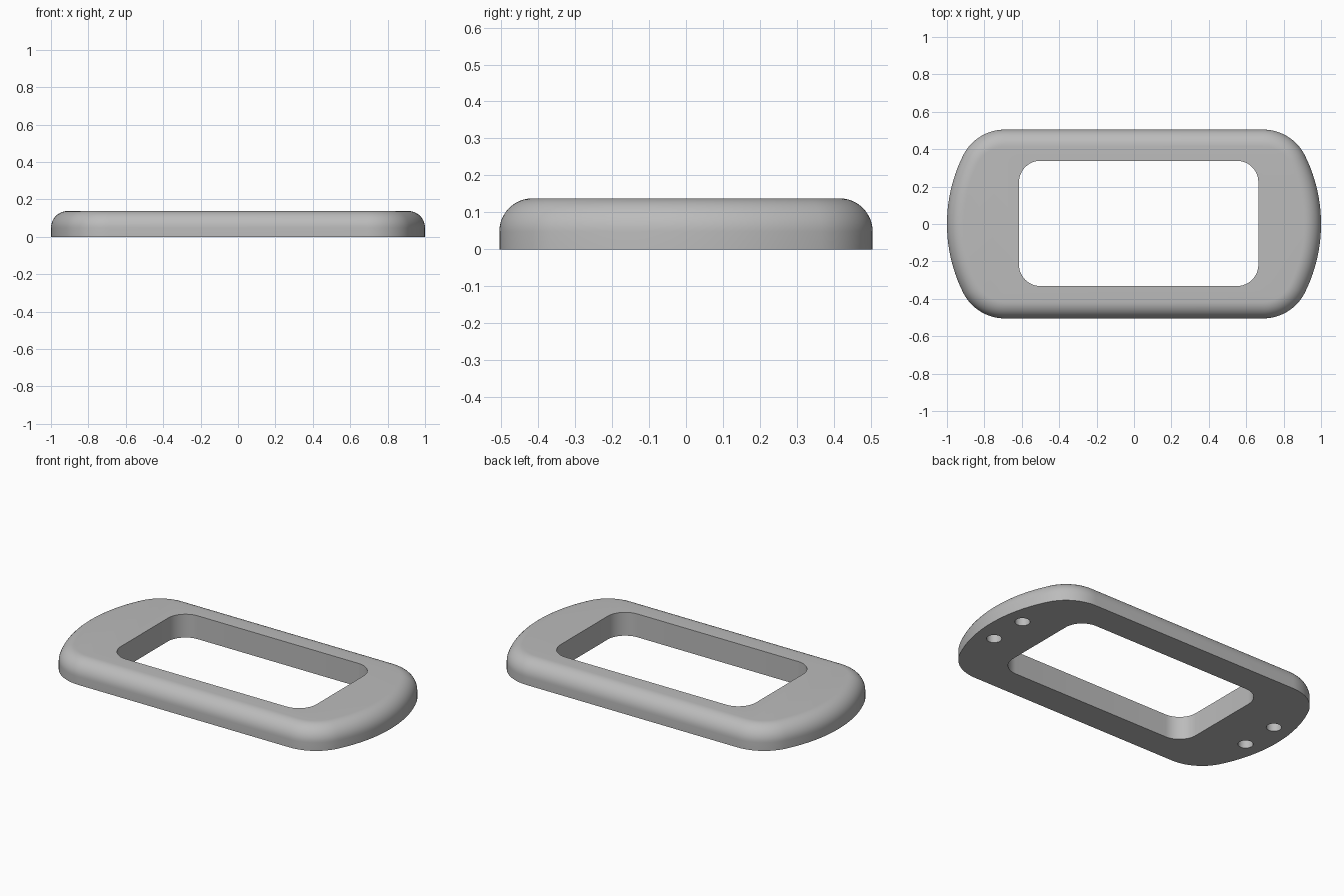
import bpy, bmesh
from math import sin, cos, pi, atan2, hypot

cube = bpy.data.objects.get("Cube")
if cube:
    bpy.data.objects.remove(cube, do_unlink=True)

HEIGHT, FILLET = 0.138, 0.09
HALF_Y, CORNER_X, CORNER_R = 0.505, 0.69, 0.25

grey = bpy.data.materials.new("satin grey")
grey.use_nodes = True
colour = (0.5, 0.5, 0.5, 1)
grey.diffuse_color = colour
grey.node_tree.nodes["Principled BSDF"].inputs["Base Color"].default_value = colour


def arc(cx, cy, r, a0, a1, n):
    return [(cx + r * cos(a0 + (a1 - a0) * i / n), cy + r * sin(a0 + (a1 - a0) * i / n))
            for i in range(n + 1)]


def outline(inset):
    """Bowed ends blended into straight long sides, moved inward by inset."""
    cy = HALF_Y - CORNER_R
    gap = 1 - CORNER_X
    big_r = (gap ** 2 + cy ** 2 - CORNER_R ** 2) / (2 * (gap - CORNER_R))
    bow_x = 1 - big_r
    join = atan2(cy, CORNER_X - bow_x)
    quarter = arc(bow_x, 0, big_r - inset, 0, join, 14)
    quarter += arc(CORNER_X, cy, CORNER_R - inset, join, pi / 2, 16)[1:]
    half = quarter + [(-x, y) for x, y in reversed(quarter)]
    return half + [(x, -y) for x, y in reversed(half[1:-1])]


def rounded_rect(x0, x1, y0, y1, r):
    pts = []
    for i, (cx, cy) in enumerate([(x1 - r, y1 - r), (x0 + r, y1 - r),
                                  (x0 + r, y0 + r), (x1 - r, y0 + r)]):
        pts += arc(cx, cy, r, i * pi / 2, (i + 1) * pi / 2, 12)
    return pts


def loft(name, layers):
    """Stack (points, z) rings into a closed solid."""
    bm = bmesh.new()
    rings = [[bm.verts.new((x, y, z)) for x, y in pts] for pts, z in layers]
    for low, high in zip(rings, rings[1:]):
        for i in range(len(low)):
            j = (i + 1) % len(low)
            bm.faces.new((low[i], low[j], high[j], high[i]))
    bm.faces.new(reversed(rings[0]))
    bm.faces.new(rings[-1])
    mesh = bpy.data.meshes.new(name)
    bm.to_mesh(mesh)
    bm.free()
    mesh.materials.append(grey)
    obj = bpy.data.objects.new(name, mesh)
    bpy.context.collection.objects.link(obj)
    return obj


# Body with a rounded upper rim
layers = [(outline(0), 0)]
for k in range(13):
    a = k / 12 * pi / 2
    layers.append((outline(FILLET * (1 - cos(a))), HEIGHT - FILLET + FILLET * sin(a)))
frame = loft("bezel_frame", layers)

# Window opening and four blind sockets underneath
window = rounded_rect(-0.615, 0.665, -0.332, 0.338, 0.115)
cutters = [loft("window_cutter", [(window, -0.1), (window, 0.3)])]
for sx in (-1, 1):
    for sy in (-1, 1):
        ring = arc(sx * 0.88, sy * 0.118, 0.041, 0, 2 * pi, 32)[:-1]
        cutters.append(loft("socket_cutter", [(ring, -0.1), (ring, 0.08)]))

bpy.ops.object.select_all(action='DESELECT')
frame.select_set(True)
bpy.context.view_layer.objects.active = frame
for cutter in cutters:
    cutter.hide_render = True
    mod = frame.modifiers.new("cut", 'BOOLEAN')
    mod.operation, mod.solver, mod.object = 'DIFFERENCE', 'EXACT', cutter
    bpy.ops.object.modifier_apply(modifier=mod.name)
    bpy.data.objects.remove(cutter, do_unlink=True)

bpy.ops.object.shade_smooth_by_angle(angle=pi / 6)
